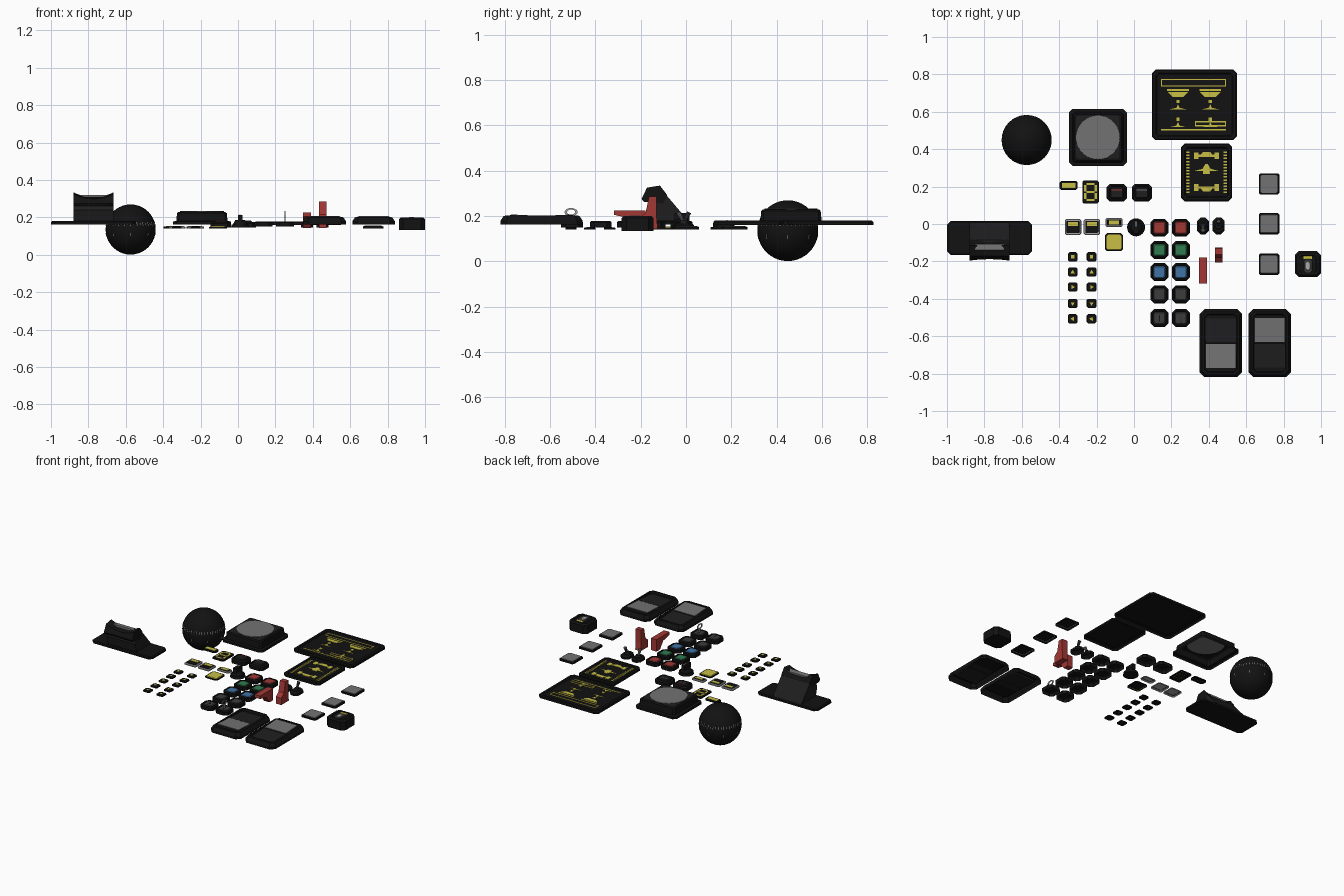
import bpy, bmesh, math
from mathutils import Matrix, Vector

if "Cube" in bpy.data.objects:
    bpy.data.objects.remove(bpy.data.objects["Cube"])

def mat(name, c):
    m = bpy.data.materials.new(name); m.diffuse_color = (*c, 1); return m
BLACK = mat("black", (.006, .006, .006)); DARK = mat("dark", (.013, .013, .014))
GREY = mat("screen_grey", (.17, .17, .17)); LIGHT = mat("light_grey", (.4, .4, .4))
YEL = mat("yellow", (.58, .52, .06)); RED = mat("red", (.36, .04, .035))
GREEN = mat("green", (.03, .2, .08)); BLUE = mat("blue", (.05, .17, .38))
CAP = mat("cap_grey", (.045, .045, .045))

def finish(name, bm, m, smooth=False):
    bmesh.ops.recalc_face_normals(bm, faces=bm.faces[:])
    me = bpy.data.meshes.new(name); bm.to_mesh(me); bm.free()
    ob = bpy.data.objects.new(name, me); bpy.context.collection.objects.link(ob)
    me.materials.append(m)
    if smooth:
        for p in me.polygons: p.use_smooth = True
    return ob

def loft(name, loops, m, bottom=False, top=True):
    bm = bmesh.new()
    rows = [[bm.verts.new(p) for p in l] for l in loops]
    n = len(rows[0])
    for a, b in zip(rows, rows[1:]):
        for i in range(n):
            bm.faces.new((a[i], a[(i+1) % n], b[(i+1) % n], b[i]))
    if top: bm.faces.new(rows[-1])
    if bottom: bm.faces.new(rows[0][::-1])
    return finish(name, bm, m)

def octagon(x, y, w, d, c, z):
    w /= 2; d /= 2
    return [(x+a, y+b, z) for a, b in ((w-c, -d), (w, c-d), (w, d-c), (w-c, d),
                                       (c-w, d), (-w, d-c), (-w, c-d), (c-w, -d))]

def plate(name, x, y, w, d, steps, m, c=.012, bottom=False):
    """Chamfered-corner plate; steps are (inset, z) pairs from the base upward."""
    return loft(name, [octagon(x, y, w-2*i, d-2*i, max(.001, c-i*.4), z) for i, z in steps], m, bottom)

def box(name, x, y, z, w, d, h, m, rot=None):
    bm = bmesh.new(); bmesh.ops.create_cube(bm, size=1)
    T = Matrix.Translation((x, y, z)) @ (rot or Matrix()) @ Matrix.Diagonal((w, d, h, 1))
    bmesh.ops.transform(bm, matrix=T, verts=bm.verts[:])
    return finish(name, bm, m)

def flat(name, pts, z, m):
    return loft(name, [[(x, y, z) for x, y in pts], [(x, y, z+.002) for x, y in pts]], m)

def mark(x0, x1, y0, y1, z, m=YEL, name="display_mark"):
    flat(name, [(x0, y0), (x1, y0), (x1, y1), (x0, y1)], z, m)

def outline(x0, x1, y0, y1, z, t=.006):
    mark(x0, x1, y0, y0+t, z); mark(x0, x1, y1-t, y1, z)
    mark(x0, x0+t, y0, y1, z); mark(x1-t, x1, y0, y1, z)

def cyl(name, x, y, z0, z1, r0, r1, m, n=24):
    ring = lambda r, z: [(x+r*math.cos(2*math.pi*i/n), y+r*math.sin(2*math.pi*i/n), z) for i in range(n)]
    return loft(name, [ring(r0, z0), ring(r1, z1)], m, True)

def extrude_x(name, prof, x0, x1, m):
    return loft(name, [[(x, y, z) for y, z in prof] for x in (x0, x1)], m, True)

# compass ball with tick marks
C = Vector((-.574, .449, .135))
bm = bmesh.new(); bmesh.ops.create_uvsphere(bm, u_segments=32, v_segments=20, radius=.134)
bmesh.ops.translate(bm, vec=C, verts=bm.verts[:])
finish("compass_ball", bm, BLACK, True)
for i in range(48):
    a = 2*math.pi*i/48
    for lat, h in ((.22, .012 if i % 2 else .02), (-.2, .018)):
        if lat < 0 and i % 6: continue
        R = Matrix.Rotation(a, 4, 'Z') @ Matrix.Rotation(-lat, 4, 'Y')
        p = C + R @ Vector((.134, 0, 0))
        box("compass_tick", *p, .002, .003, h, LIGHT, R)

# round gauge
gx, gy = -.193, .463
plate("gauge_housing", gx, gy, .31, .306, [(0, .163), (0, .178), (.018, .181), (.022, .222),
      (.03, .229), (.036, .229)], BLACK, .02)
plate("gauge_face", gx, gy, .235, .235, [(0, .2285), (.004, .231)], DARK, .012)
cyl("gauge_glass", gx, gy, .228, .233, .118, .117, GREY, 40)

# large and small flat displays
def screen(name, x, y, w, d):
    plate(name, x, y, w, d, [(0, .16), (0, .174), (.006, .179), (.02, .179), (.026, .173)], BLACK, .02)
screen("large_display", .323, .637, .454, .378)
Z = .1735
outline(.145, .492, .735, .775, Z)
for x in (.235, .408):
    mark(x-.058, x+.058, .712, .722, Z)
    flat("display_mark", [(x-.055, .705), (x-.03, .68), (x+.03, .68), (x+.055, .705)], Z, YEL)
    for y in (.655, .56): mark(x-.009, x+.009, y-.009, y+.009, Z)
    for y in (.615, .52):
        flat("display_mark", [(x-.045, y-.002), (x+.045, y-.002), (x+.009, y+.006), (x, y+.025), (x-.009, y+.006)], Z, YEL)
outline(.325, .492, .522, .55, Z)
mark(.145, .492, .5, .507, Z)
screen("small_display", .388, .276, .274, .31)
for x in (.288, .488):
    for i in range(14):
        mark(x-.01, x+.01, .165+i*.0165, .173+i*.0165, Z)
for y, s in ((.365, -1), (.195, 1)):
    x = .388
    mark(x-.065, x+.065, y-.006, y+.006, Z)
    for sx in (-1, 1):
        mark(x+sx*.055-.012, x+sx*.055+.012, y-.018, y+.018, Z)
    flat("display_mark", [(x-.035, y), (x+.035, y), (x+.02, y-s*.02), (x-.02, y-s*.02)][::s], Z, YEL)
flat("display_mark", [(.32, .283), (.456, .283), (.41, .295), (.395, .32), (.381, .32), (.366, .295)], Z, YEL)
mark(.37, .406, .268, .283, Z)

# pull handle on its base plate
plate("handle_base", -.772, -.075, .455, .182, [(0, .163), (0, .175), (.006, .18)], BLACK, .02, True)
extrude_x("handle_stalk", [(.01, .178), (-.15, .178), (-.165, .24), (-.13, .3), (-.085, .29)], -.88, -.665, DARK)
sections = []
for i in range(13):
    t = i/6-1
    dip = .026*(1-t*t)
    sections.append([(-.7725+t*.108, y, z-dip*k) for y, z, k in
        ((-.185, .262, 0), (-.196+dip*.3, .275, 0), (-.172, .325, 1), (-.115, .334, 1), (-.083, .292, .4), (-.1, .255, 0))])
loft("handle_grip", sections, BLACK, True)
box("handle_insert", -.7725, -.124, .312, .155, .034, .012, GREY, Matrix.Rotation(-.1, 4, 'X'))

# large rocker switches, one down and one up
for x, s in ((.464, -1), (.725, 1)):
    y = -.637
    plate("rocker_frame", x, y, .228, .363, [(0, .163), (0, .178), (.014, .2), (.026, .202), (.03, .188)], BLACK, .026)
    box("rocker_low_half", x, y-s*.066, .187, .166, .13, .012, DARK, Matrix.Rotation(s*.06, 4, 'X'))
    box("rocker_high_half", x, y+s*.07, .195, .17, .138, .012, DARK, Matrix.Rotation(s*.05, 4, 'X'))
    box("rocker_lit_panel", x, y+s*.07, .2, .158, .128, .007, GREY, Matrix.Rotation(s*.05, 4, 'X'))

# square push buttons in two columns
for x in (.136, .251):
    for y, m in ((-.02, RED), (-.139, GREEN), (-.257, BLUE), (-.376, CAP), (-.503, CAP)):
        plate("button_frame", x, y, .096, .096, [(0, .15), (0, .172), (.006, .178), (.011, .178), (.014, .17)], BLACK, .02)
        plate("button_cap", x, y, .066, .066, [(0, .168), (0, .174), (.005, .178)], m, .01)
    mark(x-.003, x+.003, -.52, -.486, .177, BLACK, "key_slot")

# key with an open bow in the last switch
bm = bmesh.new()
rings = []
for k in (1, .62):
    for x in (.249, .253):
        rings.append([bm.verts.new((x, -.507+.029*k*math.cos(a), .217+.018*k*math.sin(a)))
                      for a in [2*math.pi*i/16 for i in range(16)]])
for a, b in ((0, 1), (1, 3), (3, 2), (2, 0)):
    for i in range(16):
        j = (i+1) % 16
        bm.faces.new((rings[a][i], rings[a][j], rings[b][j], rings[b][i]))
finish("key_bow", bm, LIGHT)
box("key_blade", .251, -.507, .19, .004, .016, .024, LIGHT)

# arrow keypad
for x in (-.328, -.227):
    for k, y in enumerate((-.176, -.257, -.337, -.425, -.507)):
        plate("keypad_key", x, y, .052, .05, [(0, .141), (0, .147), (.004, .15)], BLACK, .008)
        if k == 0:
            mark(x-.009, x+.009, y-.009, y+.009, .1495)
        else:
            a0 = (0, math.pi/2, 0, -math.pi/2, math.pi)[k]
            flat("key_arrow", [(x+.013*math.cos(a0+a), y+.013*math.sin(a0+a)) for a in (0, 2.1, 4.2)], .1495, YEL)

# small indicator plates
thin = [(0, .141), (0, .148), (.003, .151)]
for x in (-.326, -.225):
    plate("indicator_frame", x, -.016, .088, .086, thin, LIGHT, .008)
    plate("indicator_face", x, -.016, .07, .068, [(0, .15), (.002, .153)], BLACK, .006)
    mark(x-.027, x+.027, -.012, .01, .1525)
plate("indicator_strip_frame", -.107, .008, .09, .05, thin, LIGHT, .008)
plate("indicator_strip_face", -.107, .008, .074, .036, [(0, .15), (.002, .153)], BLACK, .005)
mark(-.134, -.08, -.003, .019, .1525)
plate("yellow_lamp_frame", -.107, -.097, .094, .096, [(0, .141), (0, .149)], BLACK, .01)
plate("yellow_lamp", -.107, -.097, .084, .086, [(0, .147), (.003, .153)], YEL, .008)
plate("label_plate", -.35, .206, .098, .05, thin, BLACK, .01)
mark(-.386, -.314, .192, .22, .1505)

# seven-segment indicator
plate("segment_plate", -.232, .171, .088, .124, thin, BLACK, .008)
for y in (.128, .171, .214): mark(-.254, -.21, y-.006, y+.006, .1505)
for x in (-.26, -.204):
    for y in (.15, .192): mark(x-.006, x+.006, y-.017, y+.017, .1505)

# two small rocker switches
for x, m in ((-.092, RED), (.042, GREY)):
    plate("small_switch_frame", x, .167, .108, .096, [(0, .145), (0, .168), (.008, .176), (.014, .176), (.017, .17)], BLACK, .018)
    plate("small_switch_cap", x, .167, .072, .062, [(0, .168), (.006, .181)], DARK, .006)
    mark(x-.028, x+.028, .179, .184, .1805, m)

# rotary knob
cyl("knob_skirt", .011, -.018, .145, .163, .048, .045, BLACK)
cyl("knob_body", .011, -.018, .163, .185, .038, .026, BLACK)
box("knob_grip", .011, -.018, .195, .024, .066, .036, BLACK)
box("knob_pointer", .011, .001, .213, .004, .028, .002, LIGHT)

# two toggle switches leaning opposite ways
for x, s in ((.369, -1), (.452, 1)):
    plate("toggle_base", x, -.01, .066, .09, [(0, .145), (0, .16), (.01, .17)], BLACK, .02)
    cyl("toggle_collar", x, -.01, .168, .18, .02, .015, DARK, 12)
    o = cyl("toggle_lever", 0, 0, 0, .05, .006, .011, GREY if s < 0 else CAP, 10)
    o.matrix_world = Matrix.Translation((x, -.01, .172)) @ Matrix.Rotation(-s*.5, 4, 'X')

# red safety covers, closed and raised
extrude_x("closed_cover", [(-.178, .143), (-.178, .225), (-.318, .225), (-.318, .205), (-.25, .19), (-.215, .143)], .348, .39, RED)
extrude_x("raised_cover", [(-.125, .143), (-.13, .2), (-.13, .285), (-.163, .285), (-.178, .215), (-.207, .19), (-.207, .143)], .432, .473, RED)

# three square lamps
for y in (.214, .001, -.216):
    plate("lamp_frame", .722, y, .11, .114, [(0, .14), (0, .15), (.004, .153)], BLACK, .008)
    plate("lamp_glass", .722, y, .096, .1, [(0, .15), (.003, .156)], GREY, .006)

# boxed switch on the right
plate("switch_box", .93, -.214, .14, .14, [(0, .133), (0, .19), (.01, .2), (.024, .2), (.026, .196)], BLACK, .022, True)
plate("switch_slot", .93, -.224, .048, .076, [(0, .195), (.003, .199)], CAP, .01)
plate("switch_slider", .928, -.224, .032, .054, [(0, .197), (.004, .203)], LIGHT, .012)
mark(.905, .953, -.187, -.171, .1965)

for m in bpy.data.materials:
    if m.users and not m.is_grease_pencil:
        m.use_nodes = True
        m.node_tree.nodes["Principled BSDF"].inputs["Base Color"].default_value = m.diffuse_color
